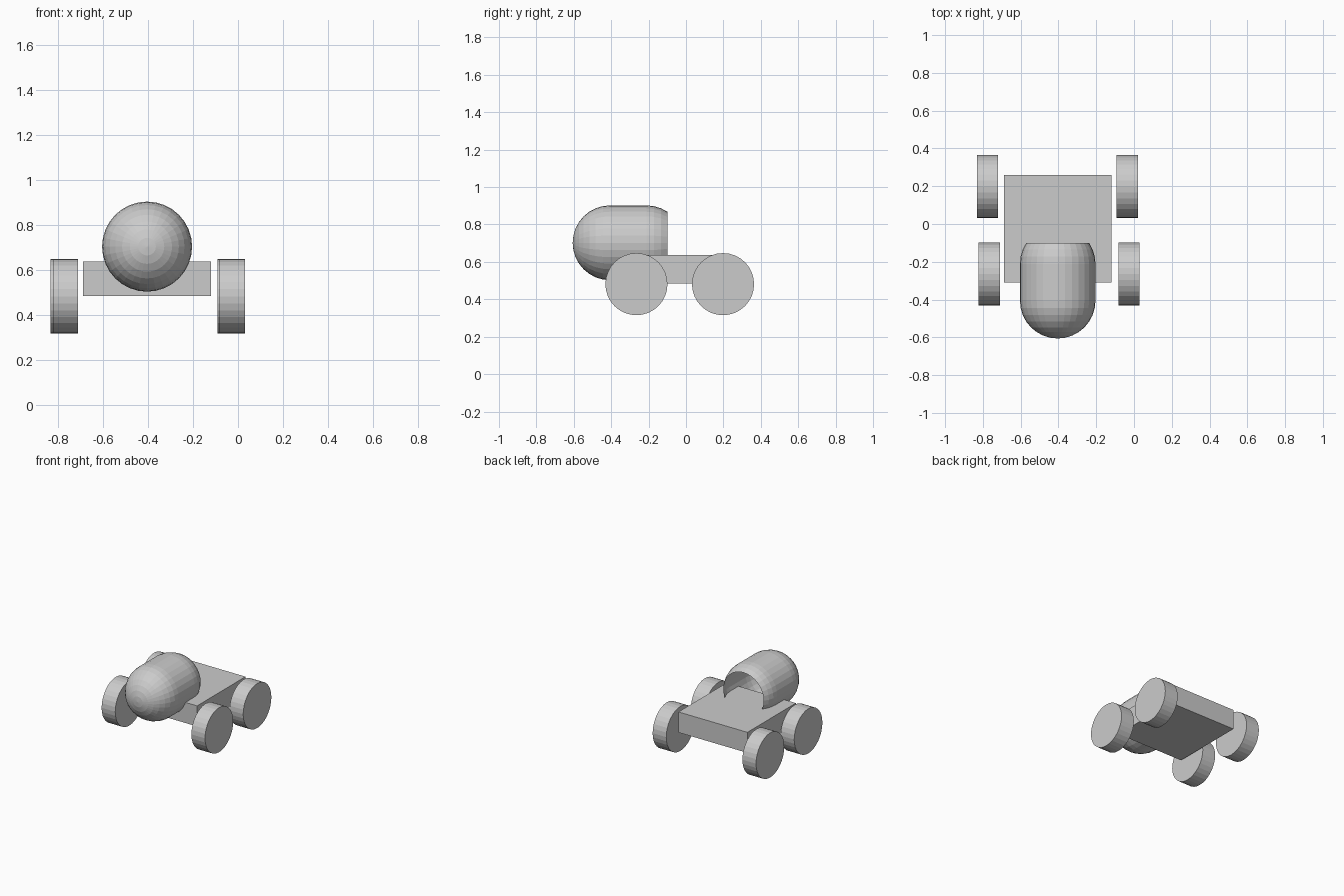
import bpy, bmesh, math
from mathutils import Matrix

if "Cube" in bpy.data.objects:
    bpy.data.objects.remove(bpy.data.objects["Cube"])

CX = -0.404  # centre line of the vehicle


def finish(name, bm):
    mesh = bpy.data.meshes.new(name)
    bm.to_mesh(mesh)
    bm.free()
    obj = bpy.data.objects.new(name, mesh)
    bpy.context.collection.objects.link(obj)
    return obj


# Chassis: plain flat slab
bm = bmesh.new()
bmesh.ops.create_cube(bm, size=1, matrix=Matrix.Translation((CX, -0.025, 0.56))
                      @ Matrix.Diagonal((0.568, 0.57, 0.153, 1)))
finish("chassis", bm)


# Wheels: faceted discs, the rear pair sits slightly further left
def wheel(name, x, y):
    bm = bmesh.new()
    bmesh.ops.create_cone(bm, cap_ends=True, segments=32, radius1=0.166,
                          radius2=0.166, depth=0.112,
                          matrix=Matrix.Translation((x, y, 0.481))
                          @ Matrix.Rotation(math.pi / 2, 4, 'Y'))
    finish(name, bm)


for end, x_mid, y in (("front", -0.396, -0.265), ("rear", -0.406, 0.198)):
    for side, s in (("left", -1), ("right", 1)):
        wheel(f"{end}_{side}_wheel", x_mid + s * 0.37, y)

# Cabin: hollow round-nosed shell, open at the back, revolved around y
R, STEP = 0.2, math.pi / 16
profile = [(R * math.sin(i * STEP), -0.406 - R * math.cos(i * STEP)) for i in range(9)]
profile += [(R * math.cos(i * STEP), -0.211 + R * math.sin(i * STEP)) for i in range(4)]
bm = bmesh.new()
verts = [bm.verts.new((CX + r, y, 0.702)) for r, y in profile]
edges = [bm.edges.new(pair) for pair in zip(verts, verts[1:])]
bmesh.ops.spin(bm, geom=verts + edges, cent=(CX, 0, 0.702), axis=(0, 1, 0),
               angle=math.tau, steps=32)
bmesh.ops.remove_doubles(bm, verts=bm.verts, dist=0.0005)
bmesh.ops.recalc_face_normals(bm, faces=bm.faces)
finish("cabin_shell", bm)
